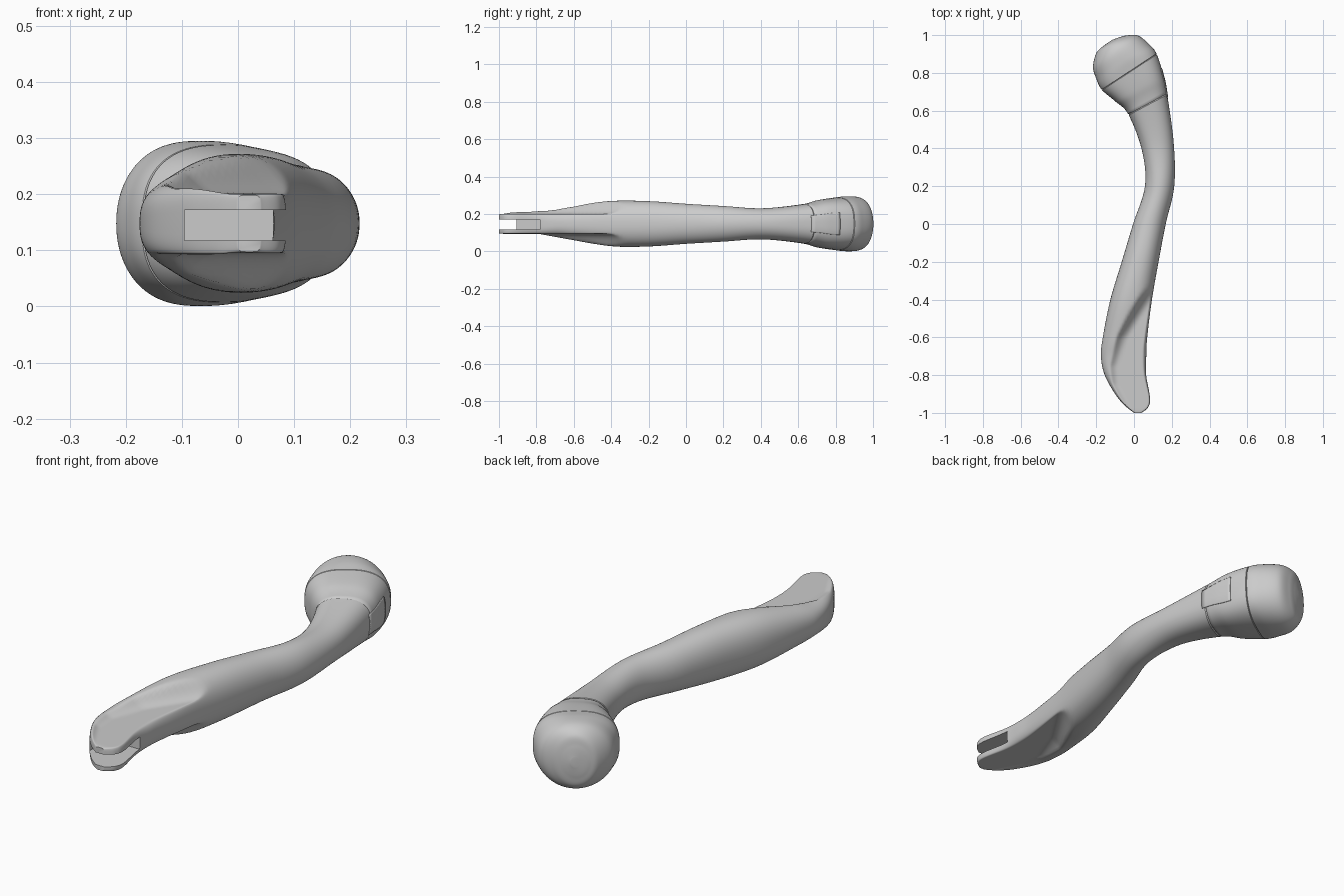
import bpy
import bmesh
import math

default = bpy.data.objects.get("Cube")
if default:
    bpy.data.objects.remove(default, do_unlink=True)

MID_Z = 0.148
STEPS = 9
SIDES = 96

# Cross-sections: left x, left y, right x, right y, half height, squareness
SECTIONS = [
    (0, -1, .04, -1, .052, 6),
    (-.05, -.96, .075, -.97, .066, 5),
    (-.1, -.9, .085, -.92, .074, 4.2),
    (-.155, -.8, .065, -.8, .076, 3.4),
    (-.175, -.7, .065, -.7, .081, 2.7),
    (-.165, -.6, .07, -.6, .098, 2.4),
    (-.125, -.4, .095, -.4, .122, 2.3),
    (-.065, -.2, .13, -.2, .121, 2.2),
    (-.005, 0, .168, 0, .107, 2.1),
    (.058, .2, .213, .2, .095, 2),
    (.042, .39, .21, .43, .083, 2.2),
    (-.03, .58, .175, .69, .106, 2.6),
    (-.1, .65, .155, .79, .127, 2.8),
    (-.17, .71, .12, .9, .14, 2.6),
    (-.2, .77, .08, .952, .147, 2.3),
    (-.217, .83, .02, .998, .142, 2.1),
    (-.202, .9, -.04, .998, .115, 2),
    (-.178, .93, -.08, .988, .07, 2),
    (-.145, .955, -.115, .975, .022, 2),
]
COLLAR, HEAD, END = 11, 13, len(SECTIONS) - 1

# Line where the flat floor of the hollowed cheeks begins: y, x
HOLLOW_EDGE = [(-1, 0), (-.95, -.025), (-.85, -.08), (-.75, -.085),
               (-.6, -.03), (-.4, .1), (-.27, .19), (-.2, .27)]


def make_material(name, rgb):
    mat = bpy.data.materials.new(name)
    mat.use_nodes = True
    color = (*rgb, 1)
    mat.diffuse_color = color
    mat.node_tree.nodes["Principled BSDF"].inputs["Base Color"].default_value = color
    return mat


GREY = make_material("light grey", (.6, .6, .6))


def section_at(t):
    """Smooth blend between neighbouring cross-sections."""
    i = min(int(t), END - 1)
    f = t - i
    p0, p1, p2, p3 = (SECTIONS[min(max(k, 0), END)] for k in range(i - 1, i + 3))
    return [b + f * ((c - a) + f * ((2*a - 5*b + 4*c - d) + f * (3*(b - c) + d - a))) / 2
            for a, b, c, d in zip(p0, p1, p2, p3)]


def surface_point(t, angle, outset=0):
    lx, ly, rx, ry, h, n = section_at(t)
    dx, dy = (rx - lx) / 2, (ry - ly) / 2
    grow = 1 + outset / math.hypot(dx, dy)
    c, s = math.cos(angle), math.sin(angle)
    u = math.copysign(abs(c) ** (2 / n), c) * grow
    v = math.copysign(abs(s) ** (2 / n), s)
    return [(lx + rx) / 2 + dx * u, (ly + ry) / 2 + dy * u, MID_Z + (h + outset) * v]


def hollow_cheeks(p):
    """Scoop the upper and lower cheeks beside the raised rim."""
    x, y, z = p
    if y > -.2:
        return p
    edge = HOLLOW_EDGE[0][1]
    for (y0, x0), (y1, x1) in zip(HOLLOW_EDGE, HOLLOW_EDGE[1:]):
        if y0 <= y <= y1:
            edge = x0 + (x1 - x0) * (y - y0) / (y1 - y0)
    limit = .053 + 11 * max(0, edge - x) ** 2
    if z < MID_Z:
        limit = min(limit, .055 + max(0, y + .78) * .19)
    # Soft minimum of the body height and the hollow
    rise = abs(z - MID_Z)
    rise *= limit / (rise ** 18 + limit ** 18) ** (1 / 18)
    return [x, y, MID_Z + math.copysign(rise, z - MID_Z)]


def finish(name, bm):
    bmesh.ops.recalc_face_normals(bm, faces=bm.faces)
    mesh = bpy.data.meshes.new(name)
    bm.to_mesh(mesh)
    bm.free()
    mesh.materials.append(GREY)
    obj = bpy.data.objects.new(name, mesh)
    bpy.context.collection.objects.link(obj)
    return obj


def smooth(obj):
    bpy.ops.object.select_all(action='DESELECT')
    obj.select_set(True)
    bpy.context.view_layer.objects.active = obj
    bpy.ops.object.shade_smooth_by_angle(angle=math.radians(40))


def loft(name, stations, shape=lambda p: p):
    """Closed skin through (position, outset) stations."""
    bm = bmesh.new()
    rings = [[bm.verts.new(shape(surface_point(t, math.tau * k / SIDES, o)))
              for k in range(SIDES)] for t, o in stations]
    for a, b in zip(rings, rings[1:]):
        for k in range(SIDES):
            m = (k + 1) % SIDES
            bm.faces.new((a[k], a[m], b[m], b[k]))
    bm.faces.new(rings[0])
    bm.faces.new(rings[-1])
    return finish(name, bm)


def span(start, stop):
    count = (stop - start) * STEPS
    return [(start + k / STEPS, 0) for k in range(count + 1)]


def with_seams(stations, front, back):
    """Tuck the ends in slightly so neighbouring parts meet in a groove."""
    if front:
        t = stations[0][0]
        stations = [(t, -.004), (t + .03, 0)] + stations[1:]
    if back:
        t = stations[-1][0]
        stations = stations[:-1] + [(t - .03, 0), (t, -.004)]
    return stations


# Handle with hollowed, forked tip
handle = loft("handle", with_seams(span(0, COLLAR), False, True), hollow_cheeks)

# Slot between the two prongs, closed on one side by a web
bm = bmesh.new()
bmesh.ops.create_cube(bm, size=1)
for v in bm.verts:
    v.co.x = .3 if v.co.x > 0 else -.095
    v.co.y = -.78 if v.co.y > 0 else -1.1
    v.co.z = .172 if v.co.z > 0 else .118
cutter = finish("slot_cutter", bm)
cutter.hide_render = True
cut = handle.modifiers.new("slot", 'BOOLEAN')
cut.operation = 'DIFFERENCE'
cut.solver = 'EXACT'
cut.object = cutter
bpy.context.view_layer.objects.active = handle
bpy.ops.object.modifier_apply(modifier=cut.name)
bpy.data.objects.remove(cutter, do_unlink=True)
smooth(handle)

# Collar and rounded head
smooth(loft("collar", with_seams(span(COLLAR, HEAD), True, True)))
smooth(loft("head", with_seams(span(HEAD, END), True, False)))

# Tongue of the handle lapping over the outer side of the collar
bm = bmesh.new()
rows = [[bm.verts.new(surface_point(COLLAR - .1 + 1.4 * i / 12, .33 * (j / 8 - 1), .001))
         for j in range(17)] for i in range(13)]
for a, b in zip(rows, rows[1:]):
    for j in range(16):
        bm.faces.new((a[j], a[j + 1], b[j + 1], b[j]))
tongue = finish("collar_tongue", bm)
thick = tongue.modifiers.new("thickness", 'SOLIDIFY')
thick.thickness = .004
thick.offset = 0
smooth(tongue)
